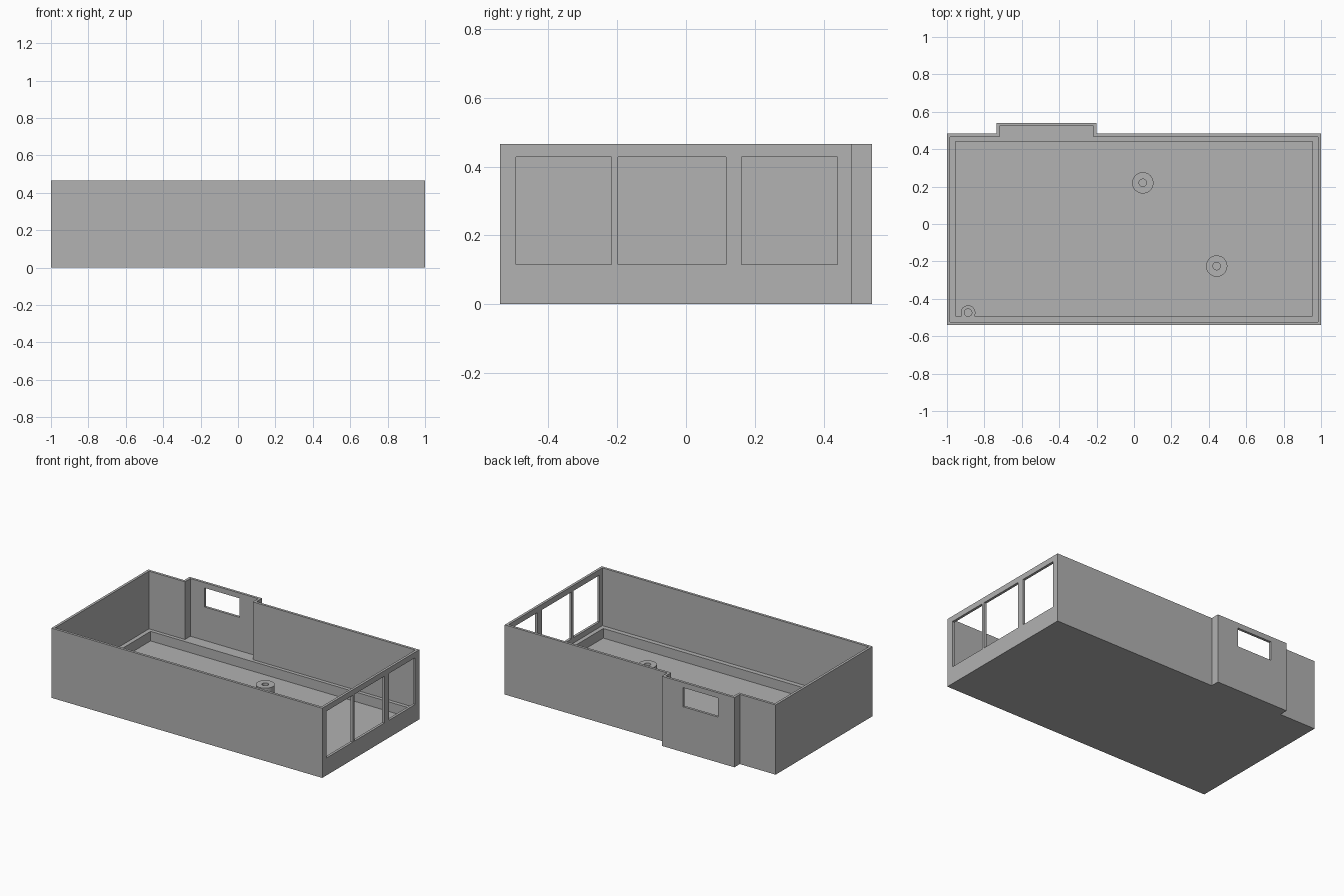
import bpy
import bmesh
import math
from mathutils import Matrix

cube = bpy.data.objects.get("Cube")
if cube:
    bpy.data.objects.remove(cube, do_unlink=True)

HEIGHT, LEDGE, FLOOR = 0.465, 0.08, 0.016
FRONT, BACK, BAY_BACK = -0.54, 0.483, 0.54
BAY_LEFT, BAY_RIGHT = -0.735, -0.2
WALL = 0.017

grey = bpy.data.materials.new("plain grey")
grey.use_nodes = True
grey.diffuse_color = (0.445, 0.445, 0.445, 1)
grey.node_tree.nodes["Principled BSDF"].inputs["Base Color"].default_value = grey.diffuse_color


def add_object(name, bm):
    bmesh.ops.recalc_face_normals(bm, faces=bm.faces)
    mesh = bpy.data.meshes.new(name)
    bm.to_mesh(mesh)
    bm.free()
    mesh.materials.append(grey)
    obj = bpy.data.objects.new(name, mesh)
    bpy.context.collection.objects.link(obj)
    return obj


def prism(name, outline, low, high):
    """Extrude a plan outline between two heights."""
    bm = bmesh.new()
    face = bm.faces.new([bm.verts.new((x, y, low)) for x, y in outline])
    top = bmesh.ops.extrude_face_region(bm, geom=[face])["geom"]
    verts = [v for v in top if isinstance(v, bmesh.types.BMVert)]
    bmesh.ops.translate(bm, verts=verts, vec=(0, 0, high - low))
    return add_object(name, bm)


def box(name, x0, x1, y0, y1, z0, z1):
    return prism(name, [(x0, y0), (x1, y0), (x1, y1), (x0, y1)], z0, z1)


def cylinder(name, x, y, radius, low, high):
    bm = bmesh.new()
    bmesh.ops.create_cone(bm, cap_ends=True, segments=40, radius1=radius, radius2=radius,
                          depth=high - low,
                          matrix=Matrix.Translation((x, y, (low + high) / 2)))
    return add_object(name, bm)


def room_plan(inset):
    """Rectangle with a shallow bay at the back, moved inward by the inset."""
    t = inset
    return [(-1 + t, FRONT + t), (1 - t, FRONT + t), (1 - t, BACK - t),
            (BAY_RIGHT - t, BACK - t), (BAY_RIGHT - t, BAY_BACK - t),
            (BAY_LEFT + t, BAY_BACK - t), (BAY_LEFT + t, BACK - t), (-1 + t, BACK - t)]


def combine(target, tool, operation):
    mod = target.modifiers.new(tool.name, "BOOLEAN")
    mod.operation = operation
    mod.solver = "EXACT"
    mod.object = tool
    bpy.context.view_layer.update()
    result = bpy.data.meshes.new_from_object(
        target.evaluated_get(bpy.context.evaluated_depsgraph_get()))
    target.modifiers.clear()
    target.data = result
    bpy.data.objects.remove(tool, do_unlink=True)


# Outer shell, room above the ledge, and sunken floor
shell = prism("room_shell", room_plan(0), 0, HEIGHT)
combine(shell, prism("room_cutter", room_plan(WALL), LEDGE, 0.6), "DIFFERENCE")
combine(shell, box("floor_cutter", -0.955, 0.955, -0.492, 0.442, FLOOR, 0.2), "DIFFERENCE")

# Three tall windows in the left wall
for y0, y1 in [(-0.494, -0.217), (-0.198, 0.116), (0.162, 0.44)]:
    combine(shell, box("window_cutter", 0.9, 1.1, y0, y1, 0.116, 0.428), "DIFFERENCE")

# Small high window in the bay
combine(shell, box("bay_window_cutter", -0.613, -0.355, 0.5, 0.6, 0.303, 0.43), "DIFFERENCE")

# Round posts with blind holes
for x, y, radius in [(0.047, 0.22, 0.057), (0.442, -0.225, 0.057), (-0.887, -0.474, 0.039)]:
    combine(shell, cylinder("post", x, y, radius, FLOOR / 2, LEDGE), "UNION")
    combine(shell, cylinder("post_hole", x, y, 0.02, FLOOR, 0.2), "DIFFERENCE")

# One colour throughout, flat walls and rounded posts
shell.data.materials.clear()
shell.data.materials.append(grey)
for poly in shell.data.polygons:
    poly.material_index = 0
bpy.ops.object.select_all(action="DESELECT")
shell.select_set(True)
bpy.context.view_layer.objects.active = shell
bpy.ops.object.shade_smooth_by_angle(angle=math.radians(30))
